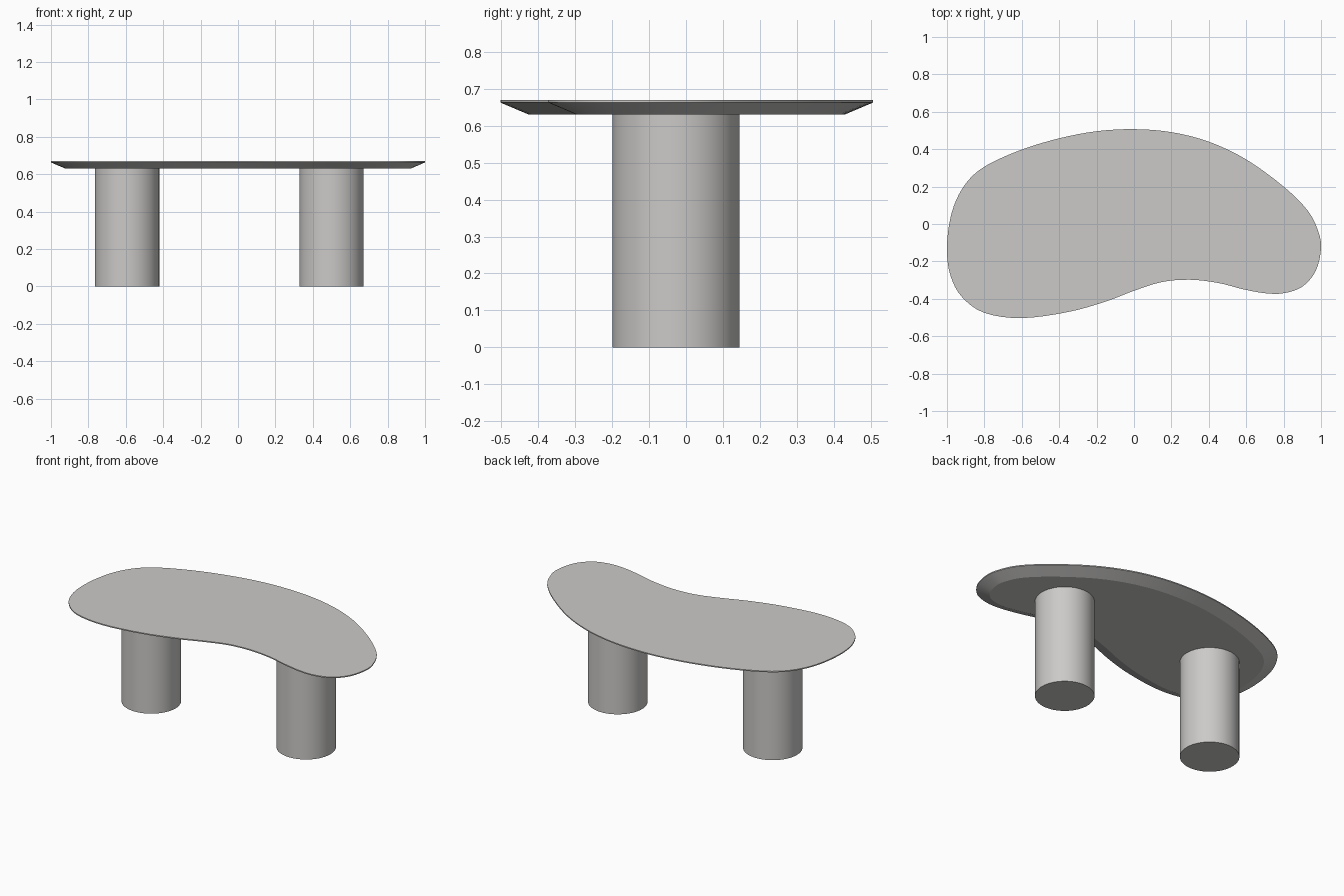
import bpy, bmesh, math
from mathutils import Vector

if "Cube" in bpy.data.objects:
    bpy.data.objects.remove(bpy.data.objects["Cube"])

mat = bpy.data.materials.new("light grey")
mat.diffuse_color = (0.6, 0.59, 0.58, 1)
mat.use_nodes = True
mat.node_tree.nodes["Principled BSDF"].inputs["Base Color"].default_value = mat.diffuse_color

TOP, LIP, UNDER = 0.67, 0.663, 0.63
INSET = 0.078

# Kidney-shaped outline, clockwise seen from above
outline = [(0, .507), (.2, .491), (.4, .44), (.6, .345), (.8, .2), (.93, .07),
           (.985, -.04), (1, -.13), (.972, -.25), (.9, -.335), (.8, -.37),
           (.7, -.37), (.58, -.348), (.45, -.315), (.3, -.298), (.15, -.31),
           (0, -.357), (-.15, -.414), (-.35, -.47), (-.6, -.503), (-.8, -.475),
           (-.92, -.39), (-.98, -.28), (-1, -.15), (-.988, 0), (-.95, .13),
           (-.88, .24), (-.78, .318), (-.6, .398), (-.4, .458), (-.2, .496)]


def smooth_loop(points, steps):
    """Closed Catmull-Rom curve through the points."""
    p = [Vector(q) for q in points]
    n = len(p)
    result = []
    for i in range(n):
        a, b, c, d = p[i - 1], p[i], p[(i + 1) % n], p[(i + 2) % n]
        for s in range(steps):
            t = s / steps
            result.append(0.5 * (2 * b + (c - a) * t + (2 * a - 5 * b + 4 * c - d) * t * t
                                 + (3 * b - a - 3 * c + d) * t ** 3))
    return result


def finish(bm, name, angle):
    bmesh.ops.recalc_face_normals(bm, faces=bm.faces)
    mesh = bpy.data.meshes.new(name)
    bm.to_mesh(mesh)
    bm.free()
    mesh.materials.append(mat)
    obj = bpy.data.objects.new(name, mesh)
    bpy.context.collection.objects.link(obj)
    bpy.ops.object.select_all(action='DESELECT')
    obj.select_set(True)
    bpy.context.view_layer.objects.active = obj
    bpy.ops.object.shade_smooth_by_angle(angle=math.radians(angle))
    return obj


# Tabletop: thin upright lip, then a wide chamfer in to the underside
rim = smooth_loop(outline, 4)
n = len(rim)
inner = []
for i, p in enumerate(rim):
    t = (rim[(i + 1) % n] - rim[i - 1]).normalized()
    inner.append(p + Vector((t.y, -t.x)) * INSET)

bm = bmesh.new()
rings = [[bm.verts.new((p.x, p.y, z)) for p in loop]
         for loop, z in ((rim, TOP), (rim, LIP), (inner, UNDER))]
for upper, lower in zip(rings, rings[1:]):
    for i in range(n):
        j = (i + 1) % n
        bm.faces.new((upper[i], upper[j], lower[j], lower[i]))
bm.faces.new(rings[0])
bm.faces.new(rings[-1])
finish(bm, "tabletop", 20)

# Two thick round legs
for name, x in (("left_leg", -0.593), ("right_leg", 0.5)):
    bm = bmesh.new()
    bmesh.ops.create_cone(bm, cap_ends=True, segments=64, radius1=0.172,
                          radius2=0.172, depth=UNDER)
    bmesh.ops.translate(bm, verts=bm.verts, vec=(x, -0.027, UNDER / 2))
    finish(bm, name, 30)
